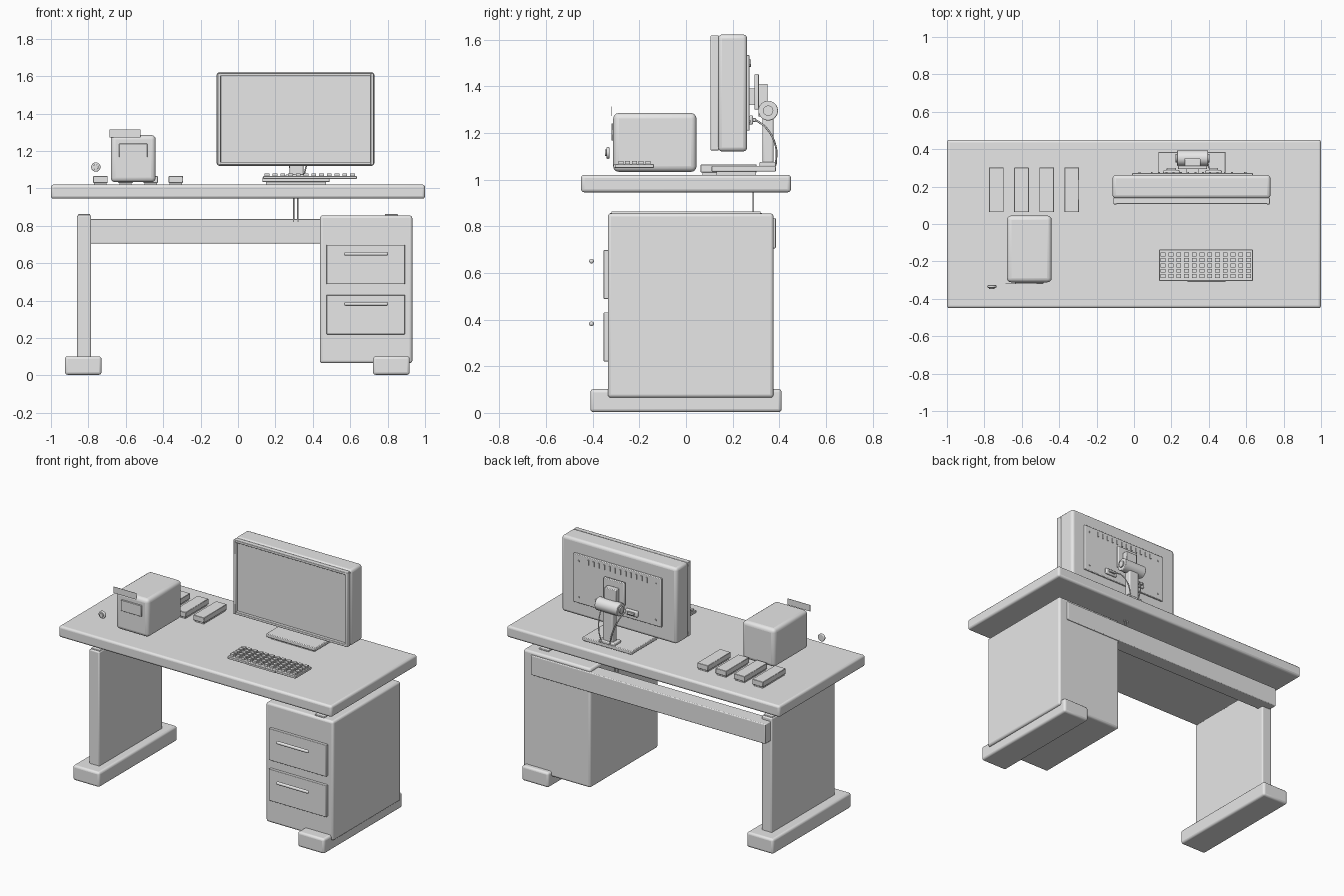
import bpy, math

if "Cube" in bpy.data.objects:
    bpy.data.objects.remove(bpy.data.objects["Cube"])

grey = bpy.data.materials.new("light_grey")
grey.diffuse_color = (0.8, 0.8, 0.8, 1)
grey.use_nodes = True
grey.node_tree.nodes["Principled BSDF"].inputs["Base Color"].default_value = grey.diffuse_color


def finish(ob, name):
    ob.name = name
    ob.data.name = name
    ob.data.materials.append(grey)
    return ob


def box(name, x, y, z, bevel=0.0, segments=3):
    """Box from (min, max) ranges, with optional rounded edges."""
    bpy.ops.mesh.primitive_cube_add(size=1, location=[sum(r) / 2 for r in (x, y, z)])
    ob = finish(bpy.context.object, name)
    ob.scale = [r[1] - r[0] for r in (x, y, z)]
    bpy.ops.object.transform_apply(location=False, rotation=False, scale=True)
    if bevel:
        m = ob.modifiers.new("round", 'BEVEL')
        m.width, m.segments = bevel, segments
        bpy.ops.object.shade_smooth_by_angle(angle=math.radians(40))
    return ob


def rod(name, loc, radius, length, axis, bevel=0.0, sides=24):
    """Cylinder along the x or y axis."""
    rot = (0, math.pi / 2, 0) if axis == 'x' else (math.pi / 2, 0, 0)
    bpy.ops.mesh.primitive_cylinder_add(vertices=sides, radius=radius, depth=length,
                                        location=loc, rotation=rot)
    ob = finish(bpy.context.object, name)
    if bevel:
        m = ob.modifiers.new("round", 'BEVEL')
        m.width, m.segments = bevel, 3
    bpy.ops.object.shade_smooth_by_angle(angle=math.radians(40))
    return ob


def cable(name, points, radius=0.004):
    cu = bpy.data.curves.new(name, 'CURVE')
    cu.dimensions = '3D'
    cu.bevel_depth, cu.bevel_resolution = radius, 2
    sp = cu.splines.new('BEZIER')
    sp.bezier_points.add(len(points) - 1)
    for bp, p in zip(sp.bezier_points, points):
        bp.co = p
        bp.handle_left_type = bp.handle_right_type = 'AUTO'
    ob = bpy.data.objects.new(name, cu)
    bpy.context.collection.objects.link(ob)
    cu.materials.append(grey)


# Desk
box("desktop", (-1, 1), (-.45, .45), (.945, 1.02), .014)
box("leg_panel", (-.86, -.785), (-.33, .33), (.08, .857), .008)
box("back_rail", (-.85, .87), (.285, .385), (.705, .835), .005)
box("left_foot", (-.925, -.73), (-.41, .41), (.003, .102), .014)
box("right_foot", (.722, .918), (-.41, .41), (.003, .102), .014)
box("cabinet", (.438, .932), (-.335, .375), (.065, .855), .014)
box("cabinet_top_pad", (.785, .855), (-.32, .32), (.85, .863), .004)
box("leg_top_pad", (-.855, -.79), (-.32, .32), (.85, .863), .004)

# Drawers and handles
for i, z in enumerate((.22, .488)):
    box(f"drawer_{i}", (.473, .893), (-.353, -.33), (z, z + .21), .003, 2)
    rod(f"drawer_handle_{i}", (.685, -.405, z + .162), .01, .235, 'x', .008)

# Monitor housing, frame and screen
box("monitor_housing", (-.115, .73), (.137, .262), (1.12, 1.622), .018)
box("screen", (-.1, .715), (.126, .14), (1.13, 1.61))
for i, x in enumerate((-.11, .708)):
    box(f"frame_side_{i}", (x, x + .018), (.105, .14), (1.125, 1.617), .004, 2)
for i, z in enumerate((1.125, 1.6)):
    box(f"frame_bar_{i}", (-.11, .726), (.107, .14), (z, z + .017), .003, 2)

# Monitor back plate with vents, screws and connectors
box("back_plate", (-.01, .635), (.255, .273), (1.21, 1.533), .004, 2)
for i in range(12):
    x = .095 + i * .039
    box(f"vent_{i}", (x - .005, x + .005), (.27, .278), (1.482, 1.515))
for i, x in enumerate((.03, .595)):
    for j, z in enumerate((1.25, 1.49)):
        rod(f"plate_screw_{i}_{j}", (x, .274, z), .006, .006, 'y', sides=12)
for i, x in enumerate((.2, .425)):
    box(f"connector_{i}", (x - .045, x + .045), (.27, .288), (1.235, 1.275), .008)
    box(f"connector_plug_{i}", (x - .025, x + .025), (.285, .3), (1.247, 1.263), .004)

# Monitor stand
box("mount_plate", (.235, .39), (.293, .312), (1.3, 1.452), .004, 2)
box("mount_spacer", (.28, .345), (.265, .33), (1.32, 1.39))
box("mount_bracket", (.27, .355), (.31, .35), (1.27, 1.41), .004, 2)
rod("hinge_barrel", (.313, .352, 1.295), .042, .165, 'x', .004, 32)
rod("hinge_pin", (.313, .352, 1.295), .022, .18, 'x')
box("neck", (.275, .35), (.328, .375), (1.05, 1.29), .008)
box("neck_collar", (.255, .37), (.315, .385), (1.055, 1.075), .005)
box("stand_base", (.13, .49), (.11, .385), (1.034, 1.058), .004, 2)
box("stand_pad", (.15, .47), (.13, .30), (1.02, 1.036))

# Cables
for i, x in enumerate((.24, .4)):
    s = 1 if i else -1
    cable(f"stand_cable_{i}", [(x, .3, 1.255), (x - s * .01, .345, 1.22),
                               (x - s * .03, .385, 1.14), (x - s * .05, .385, 1.06)])
for i, x in enumerate((.297, .32)):
    cable(f"desk_cable_{i}", [(x, .288, .82), (x, .288, .9), (x, .288, 1.04)])

# Keyboard
box("keyboard_body", (.135, .635), (-.305, -.137), (1.05, 1.066), .003, 2)
box("keyboard_lip", (.285, .49), (-.31, -.3), (1.052, 1.064))
for r in range(5):
    for c in range(12):
        x, y = .156 + c * .0415, -.279 + r * .029
        box(f"key_{r}_{c}", (x - .013, x + .013), (y - .0105, y + .0105), (1.064, 1.08))

# Desk appliance with front panel, raised plate and loose knob
box("appliance_body", (-.68, -.44), (-.312, .045), (1.033, 1.285), .024, 4)
box("appliance_panel", (-.635, -.485), (-.32, -.31), (1.167, 1.24), .002, 1)
box("raised_plate", (-.687, -.52), (-.321, -.319), (1.272, 1.314))
rod("knob", (-.76, -.334, 1.114), .025, .014, 'y', .005)
rod("knob_cap", (-.76, -.344, 1.114), .014, .008, 'y', .002)

# Row of low blocks
for i in range(4):
    x = -.775 + i * .1345
    box(f"block_{i}", (x, x + .078), (.063, .302), (1.03, 1.065), .002, 1)
    box(f"block_base_{i}", (x + .006, x + .072), (.07, .295), (1.018, 1.032))
